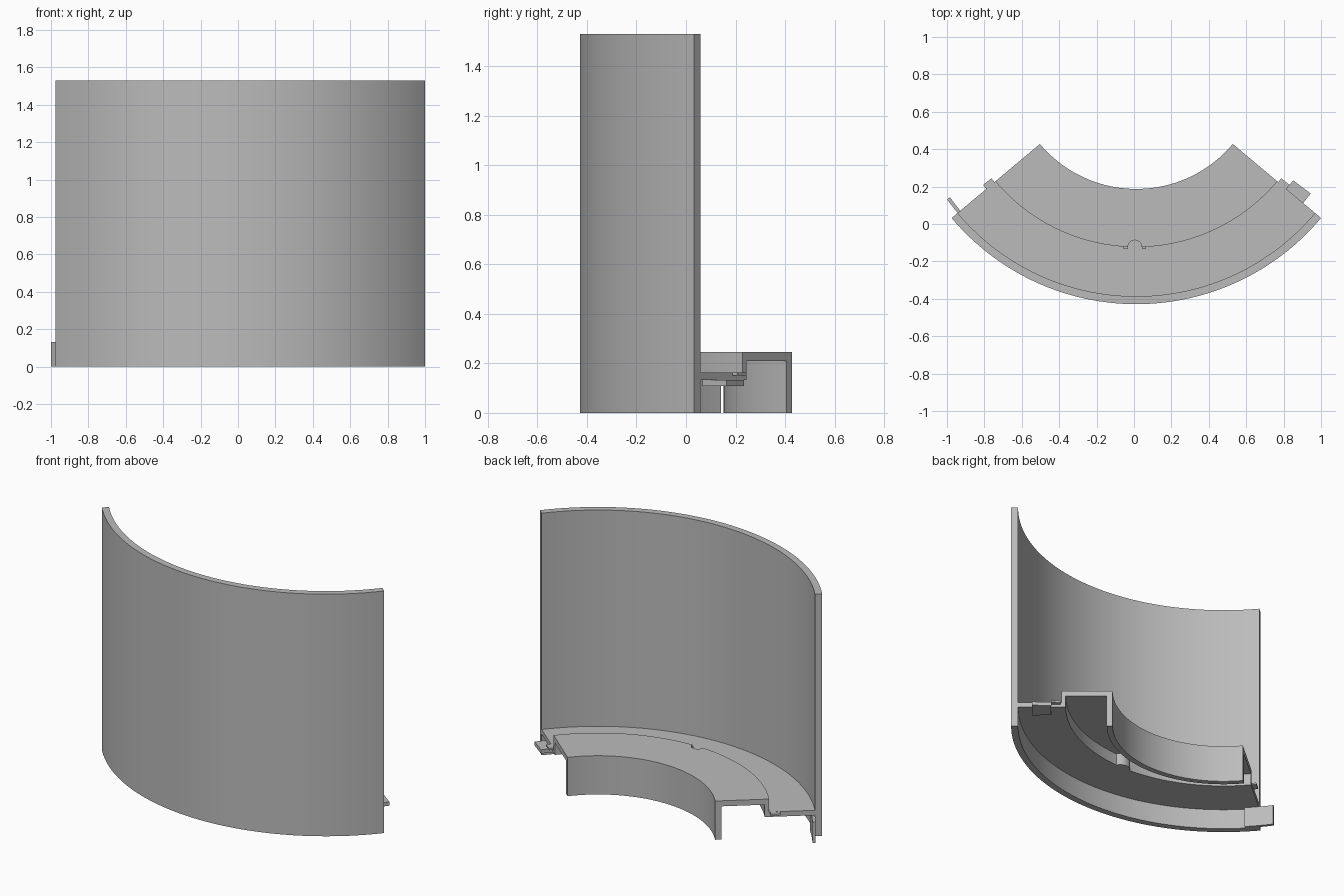
import bpy, bmesh, math

if "Cube" in bpy.data.objects:
    bpy.data.objects.remove(bpy.data.objects["Cube"])

CX, CY = 0.0125, 0.8605      # common centre of all arcs
HALF = 50.0                  # half opening angle in degrees

grey = bpy.data.materials.new("plain grey")
grey.diffuse_color = (0.5, 0.5, 0.5, 1)
grey.use_nodes = True
grey.node_tree.nodes["Principled BSDF"].inputs["Base Color"].default_value = grey.diffuse_color


def finish(name, bm):
    bmesh.ops.recalc_face_normals(bm, faces=bm.faces)
    me = bpy.data.meshes.new(name)
    bm.to_mesh(me)
    bm.free()
    me.materials.append(grey)
    ob = bpy.data.objects.new(name, me)
    bpy.context.collection.objects.link(ob)
    return ob


def sweep(name, profile, a0, a1, steps):
    """Sweep a closed (radius, z) profile; angle 0 faces the front, + is right."""
    bm = bmesh.new()
    rings = []
    for i in range(steps + 1):
        a = math.radians(a0 + (a1 - a0) * i / steps)
        rings.append([bm.verts.new((CX + r * math.sin(a), CY - r * math.cos(a), z))
                      for r, z in profile])
    n = len(profile)
    for p, q in zip(rings, rings[1:]):
        for j in range(n):
            k = (j + 1) % n
            bm.faces.new((p[j], p[k], q[k], q[j]))
    bm.faces.new(rings[0])
    bm.faces.new(rings[-1][::-1])
    return finish(name, bm)


def box(r0, r1, z0, z1):
    return [(r0, z0), (r1, z0), (r1, z1), (r0, z1)]


def half_disc(radius, z0, z1, back, name):
    """Upright D-shaped prism on the step line, round side toward the back."""
    bm = bmesh.new()
    pts = [(radius * math.cos(math.pi * i / 16), radius * math.sin(math.pi * i / 16))
           for i in range(17)]
    pts = [(radius, -back)] + pts + [(-radius, -back)]
    f = bm.faces.new([bm.verts.new((CX - 0.008 + x, CY - 0.984 + y, z0)) for x, y in pts])
    top = bmesh.ops.extrude_face_region(bm, geom=[f])
    bmesh.ops.translate(bm, vec=(0, 0, z1 - z0),
                        verts=[v for v in top["geom"] if isinstance(v, bmesh.types.BMVert)])
    return finish(name, bm)


def boolean(ob, tool, op):
    m = ob.modifiers.new(op.lower(), 'BOOLEAN')
    m.operation = op
    m.solver = 'EXACT'
    m.object = tool
    tool.hide_render = True
    tool.hide_viewport = True


# Tall curved outer wall
wall = sweep("outer_wall", box(1.247, 1.289, 0, 1.53), -HALF, HALF, 64)

# Floor, step, raised shelf and inner skirt as one profile
shelf = sweep("stepped_shelf", [
    (1.247, 0.132), (1.247, 0.163), (0.984, 0.163), (0.984, 0.245),
    (0.673, 0.245), (0.673, 0.0), (0.709, 0.0), (0.709, 0.21),
    (0.958, 0.21), (0.958, 0.132)], -HALF, HALF, 64)

# Round finger notch in the step, with its own thin shell underneath
boolean(shelf, half_disc(0.06, 0.132, 0.23, 0.01, "notch_shell_helper"), 'UNION')
boolean(shelf, half_disc(0.037, 0.163, 0.3, 0.06, "notch_cutter"), 'DIFFERENCE')

# Small joining tabs at both ends of the step
for side, label in ((-1, "left"), (1, "right")):
    sweep(label + "_step_tab", box(0.990, 1.047, 0.150, 0.1625),
          side * 49.9, side * 51.5, 2)

# Wide tab under the floor, right end
sweep("right_floor_tab", box(1.047, 1.164, 0.108, 0.132), 47, 53.2, 3)

# Thin plate lapping the inside of the wall, left end
sweep("left_wall_tab", box(1.228, 1.247, 0, 0.132), -54.2, -46, 6)

# Smooth curved faces, sharp edges kept
bpy.ops.object.select_all(action='DESELECT')
for ob in (wall, shelf):
    ob.select_set(True)
bpy.context.view_layer.objects.active = wall
bpy.ops.object.shade_smooth_by_angle(angle=math.radians(30))
